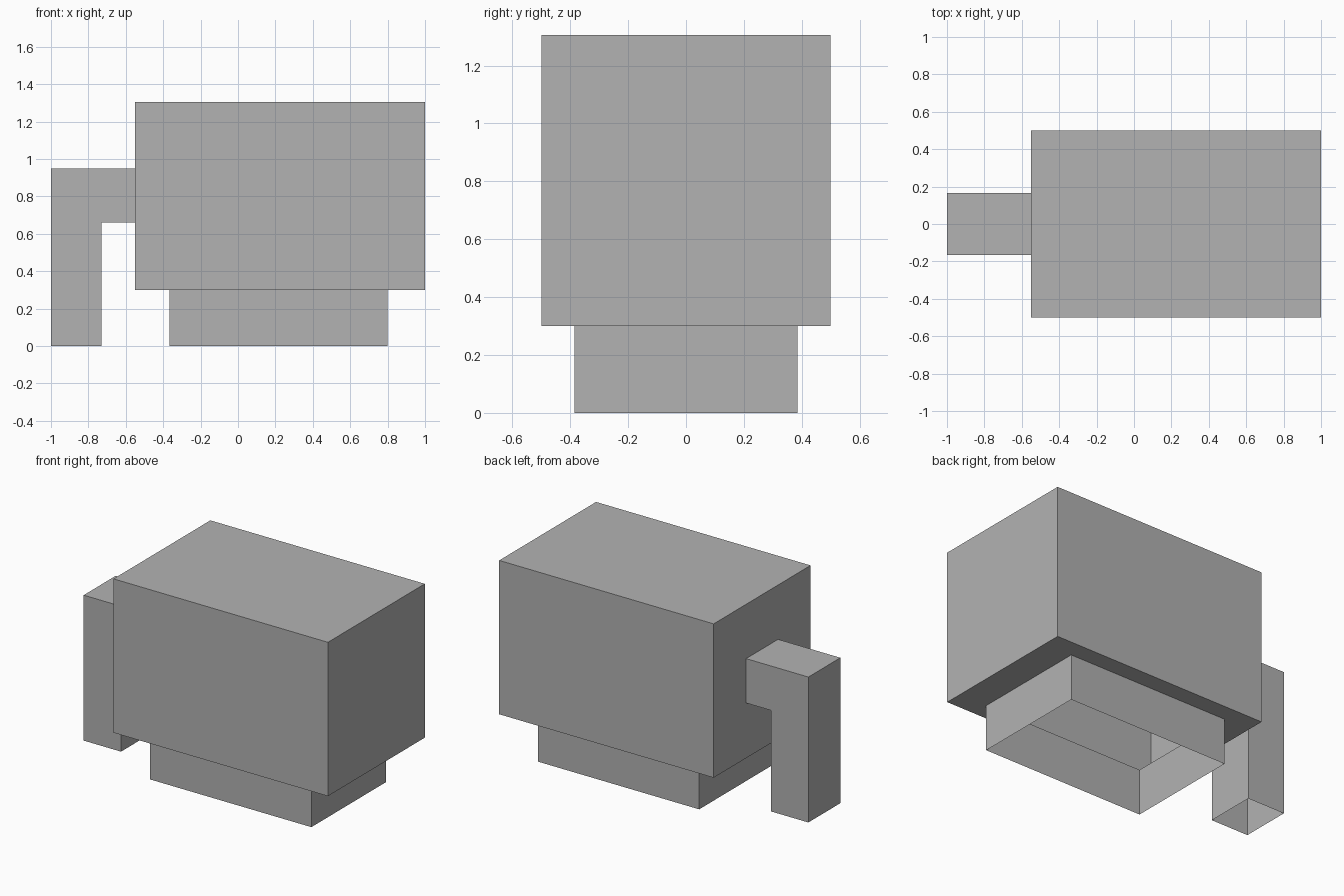
import bpy
import bmesh
from mathutils import Vector

cube = bpy.data.objects.get("Cube")
if cube:
    bpy.data.objects.remove(cube, do_unlink=True)

grey = bpy.data.materials.new("plain grey")
grey.use_nodes = True
colour = (0.448, 0.448, 0.448, 1)
grey.diffuse_color = colour
grey.node_tree.nodes["Principled BSDF"].inputs["Base Color"].default_value = colour


def box(low, high):
    """Axis-aligned box as a bmesh."""
    low, high = Vector(low), Vector(high)
    bm = bmesh.new()
    bmesh.ops.create_cube(bm, size=1)
    bmesh.ops.scale(bm, vec=high - low, verts=bm.verts)
    bmesh.ops.translate(bm, vec=(low + high) / 2, verts=bm.verts)
    bm.normal_update()
    return bm


def face_towards(bm, direction):
    """Outermost face that looks along the direction."""
    d = Vector(direction)
    faces = [f for f in bm.faces if f.normal.dot(d) > 0.9]
    return max(faces, key=lambda f: f.calc_center_median().dot(d))


def remove_face(bm, face):
    bmesh.ops.delete(bm, geom=[face], context='FACES_ONLY')


def cut_opening(bm, direction, low, high):
    """Inset a wall, fit the inner face to the given limits and open it."""
    face = face_towards(bm, direction)
    bmesh.ops.inset_individual(bm, faces=[face], thickness=0.1)
    centre = face.calc_center_median()
    for v in face.verts:
        for i in range(3):
            if abs(direction[i]) < 0.5:
                v.co[i] = high[i] if v.co[i] > centre[i] else low[i]
    remove_face(bm, face)


def finish(bm, name):
    mesh = bpy.data.meshes.new(name)
    bm.to_mesh(mesh)
    bm.free()
    mesh.materials.append(grey)
    bpy.context.collection.objects.link(bpy.data.objects.new(name, mesh))


DOWN, RIGHT = (0, 0, -1), (-1, 0, 0)
BASE = (-0.365, -0.385, 0), (0.8, 0.385, 0.3)
ARM = (-0.73, -0.165, 0.66), (-0.55, 0.165, 0.95)

# Hollow main body, open where the base and the arm join it
body = box((-0.55, -0.5, 0.3), (1, 0.5, 1.305))
cut_opening(body, DOWN, *BASE)
cut_opening(body, RIGHT, *ARM)
finish(body, "body")

# Base: a skirt of four walls, open at both ends
base = box(*BASE)
for end in (DOWN, (0, 0, 1)):
    remove_face(base, face_towards(base, end))
finish(base, "base")

# Side arm: short bridge, then a leg down to the ground, open underneath
arm = box(*ARM)
remove_face(arm, face_towards(arm, (1, 0, 0)))


def extend(bm, face, offset):
    new = bmesh.ops.extrude_discrete_faces(bm, faces=[face])["faces"][0]
    bmesh.ops.translate(bm, vec=offset, verts=new.verts)
    bm.normal_update()
    return new


elbow = extend(arm, face_towards(arm, RIGHT), (-0.27, 0, 0))
under_elbow = min((f for f in arm.faces if f.normal.z < -0.9),
                  key=lambda f: f.calc_center_median().x)
foot = extend(arm, under_elbow, (0, 0, -0.66))
remove_face(arm, foot)
bmesh.ops.dissolve_limit(arm, angle_limit=0.01, verts=arm.verts, edges=arm.edges)
finish(arm, "side_arm")
